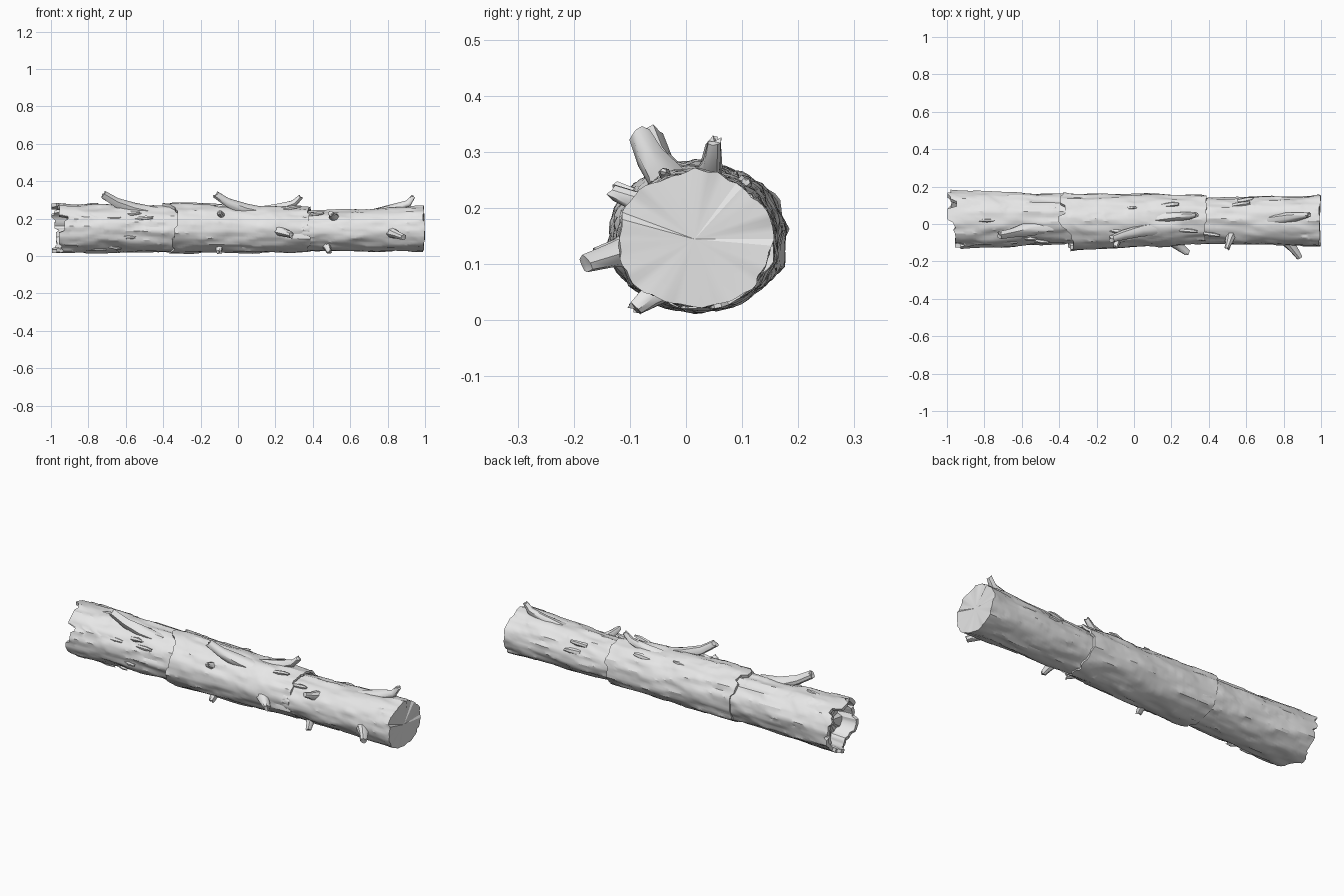
import bpy, bmesh, math, random
from mathutils import Vector, noise

cube = bpy.data.objects.get("Cube")
if cube:
    bpy.data.objects.remove(cube, do_unlink=True)

random.seed(7)
SIDES, RINGS = 64, 44

wood = bpy.data.materials.new("pale grey wood")
wood.use_nodes = True
wood.diffuse_color = (0.8, 0.8, 0.8, 1)
wood.node_tree.nodes["Principled BSDF"].inputs["Base Color"].default_value = (0.8, 0.8, 0.8, 1)


def finish(name, bm, angle):
    bmesh.ops.recalc_face_normals(bm, faces=bm.faces)
    mesh = bpy.data.meshes.new(name)
    bm.to_mesh(mesh)
    bm.free()
    mesh.materials.append(wood)
    obj = bpy.data.objects.new(name, mesh)
    bpy.context.collection.objects.link(obj)
    bpy.ops.object.select_all(action='DESELECT')
    obj.select_set(True)
    bpy.context.view_layer.objects.active = obj
    bpy.ops.object.shade_smooth_by_angle(angle=math.radians(angle))
    return obj


def skin(bm, rings):
    """Join rings of points into a closed tube."""
    loops = [[bm.verts.new(p) for p in ring] for ring in rings]
    n = len(loops[0])
    for a, b in zip(loops, loops[1:]):
        for i in range(n):
            j = (i + 1) % n
            bm.faces.new((a[i], a[j], b[j], b[i]))
    for loop in (loops[0], loops[-1]):
        hub = bm.verts.new(sum((v.co for v in loop), Vector()) / n)
        for i in range(n):
            bm.faces.new((loop[i], loop[(i + 1) % n], hub))


def ragged(depth):
    """Blocky splintered edge: one random offset per small run of sides."""
    out = []
    while len(out) < SIDES:
        out += [random.uniform(0, depth)] * random.randint(2, 5)
    return out[:SIDES]


def bark(x, a, seed):
    """Radius factor: soft swelling, long grooves and raised bark plates."""
    c, s = math.cos(a), math.sin(a)
    swell = noise.noise(Vector((x * 3 + seed, c * 1.3, s * 1.3)))
    groove = noise.noise(Vector((x * 6, c * 4 + seed, s * 4)))
    plate = noise.noise(Vector((x * 7 - seed, c * 3.5, s * 3.5 + seed)))
    f = 1 + 0.045 * swell + 0.045 * groove
    return f + (0.03 if plate > 0.12 else -0.02 if plate < -0.25 else 0)


def log_section(name, x0, x1, box0, box1, rag0, rag1, front_cut, hollow0, hollow1, seed):
    """box = (y min, y max, z min, z max) of the section at each end."""
    left = ragged(rag0)
    right = ragged(rag1)
    angles = [2 * math.pi * i / SIDES for i in range(SIDES)]

    def ring(t, scale=1.0, shift=0.0):
        pts = []
        for i, a in enumerate(angles):
            start = x0 + left[i] + front_cut * max(0, min(1, -2 * math.cos(a)))
            end = x1 - right[i]
            x = start + (end - start) * t
            b = [p + (q - p) * t for p, q in zip(box0, box1)]
            f = scale * bark(x, a, seed)
            y = (b[0] + b[1]) / 2 + (b[1] - b[0]) / 2 * math.cos(a) * f
            z = (b[2] + b[3]) / 2 + (b[3] - b[2]) / 2 * math.sin(a) * f
            pts.append(Vector((x + shift, y, max(z, 0.004))))
        return pts

    rings = [ring(k / RINGS) for k in range(RINGS + 1)]
    if hollow0:
        rings = [ring(0, 0.8, hollow0), ring(0, 0.86)] + rings
    if hollow1:
        rings += [ring(1, 0.9), ring(1, 0.86, -hollow1)]
    bm = bmesh.new()
    skin(bm, rings)
    return finish(name, bm, 28)


# Three overlapping lengths of trunk
log_section("left_trunk", -1.0, -0.28, (-0.13, 0.178, 0.018, 0.28),
            (-0.10, 0.155, 0.022, 0.265), 0.055, 0.01, 0.04, 0.08, 0, 3.1)
log_section("middle_trunk", -0.405, 0.39, (-0.14, 0.165, 0.015, 0.285),
            (-0.105, 0.155, 0.022, 0.258), 0.04, 0.02, 0.05, 0.05, 0.05, 11.7)
log_section("right_trunk", 0.32, 1.0, (-0.10, 0.135, 0.028, 0.238),
            (-0.12, 0.15, 0.025, 0.265), 0.01, 0.012, 0, 0, 0, 23.4)


def branch(name, points, radii, sides=9):
    """Tapered broken branch with a splintered tip and a hollowed end."""
    pts = [Vector(p) for p in points]
    rings = []
    for k, (p, r) in enumerate(zip(pts, radii)):
        d = (pts[min(k + 1, len(pts) - 1)] - pts[max(k - 1, 0)]).normalized()
        u = d.cross(Vector((0, 1, 0.3))).normalized()
        v = d.cross(u)
        ring = []
        for i in range(sides):
            a = 2 * math.pi * i / sides
            q = p + (u * math.cos(a) + v * math.sin(a)) * r * random.uniform(0.85, 1.15)
            if k == len(pts) - 1:
                q += d * random.uniform(-0.01, 0.006)
            ring.append(q)
        rings.append(ring)
    bm = bmesh.new()
    skin(bm, rings)
    return finish(name, bm, 40)


# Upward branches, flaring into the bark
branch("left_top_branch", [(-0.44, -0.01, 0.225), (-0.56, -0.025, 0.25),
       (-0.65, -0.045, 0.285), (-0.72, -0.06, 0.328)], (0.04, 0.036, 0.024, 0.02))
branch("middle_top_branch", [(0.16, -0.02, 0.222), (0.04, -0.035, 0.25),
       (-0.06, -0.06, 0.288), (-0.12, -0.08, 0.33)], (0.04, 0.036, 0.025, 0.02))
branch("joint_top_branch", [(0.12, 0.03, 0.23), (0.22, 0.04, 0.255),
       (0.3, 0.045, 0.282), (0.335, 0.05, 0.318)], (0.035, 0.026, 0.018, 0.013))
branch("right_top_branch", [(0.72, 0.02, 0.22), (0.83, 0.035, 0.25),
       (0.91, 0.045, 0.28), (0.938, 0.05, 0.32)], (0.035, 0.028, 0.018, 0.012))

# Short stubs on the front and underside: base, tip, tip radius
stubs = {
    "middle_front_stub": ((0.19, -0.07, 0.145), (0.29, -0.16, 0.11), 0.017),
    "right_front_stub": ((0.81, -0.08, 0.13), (0.885, -0.178, 0.1), 0.016),
    "thin_front_stub": ((0.52, -0.05, 0.195), (0.495, -0.132, 0.228), 0.014),
    "small_upper_stub": ((-0.08, -0.06, 0.2), (-0.1, -0.128, 0.236), 0.013),
    "right_under_stub": ((0.47, -0.03, 0.07), (0.49, -0.092, 0.018), 0.014),
    "middle_under_stub": ((-0.1, -0.03, 0.07), (-0.1, -0.09, 0.018), 0.014),
}
for name, (base, tip, r) in stubs.items():
    base, tip = Vector(base), Vector(tip)
    branch(name, [base, base.lerp(tip, 0.55), tip], (r * 2.2, r * 1.4, r), 8)

# Loose bark flakes lying along the trunk
for k in range(26):
    x = random.uniform(-0.9, 0.9)
    a = random.uniform(0, 2 * math.pi)
    w = random.uniform(0.008, 0.014)
    size = random.uniform(0.04, 0.08)
    r = 0.13 if x < 0.38 else 0.115
    side = Vector((0, math.cos(a), math.sin(a)))
    mid = Vector((x, 0.02, 0.145)) + side * r
    if mid.z > 0.03:
        branch("bark_flake", [mid - Vector((size, 0, 0)) - side * 0.012, mid,
               mid + Vector((size * 0.6, 0, 0)) + side * 0.004], (w, w * 1.1, w * 0.6), 6)
